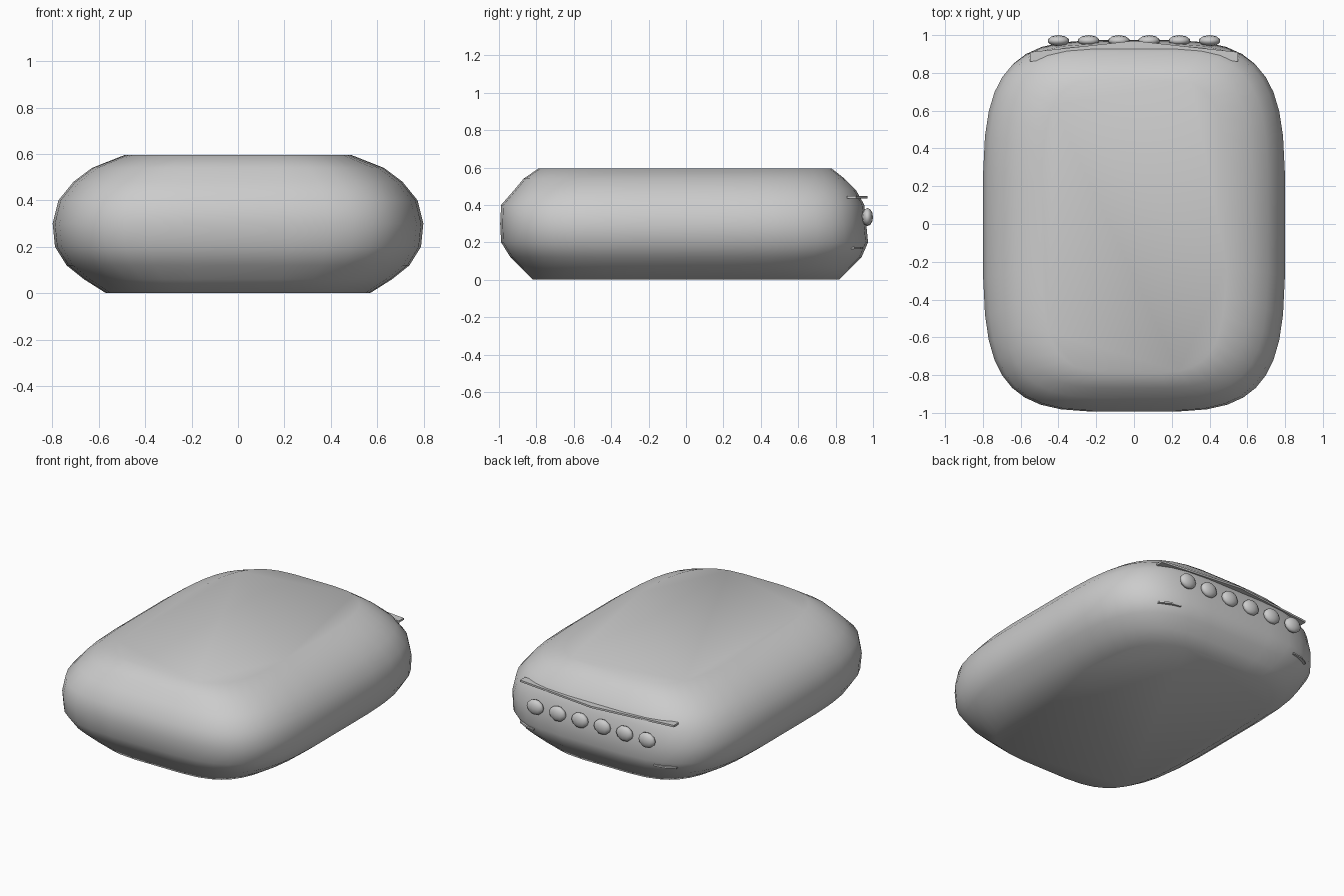
import bpy, bmesh
from math import cos, sin, pi

if "Cube" in bpy.data.objects:
    bpy.data.objects.remove(bpy.data.objects["Cube"])


def finish(bm, name):
    bmesh.ops.recalc_face_normals(bm, faces=bm.faces[:])
    me = bpy.data.meshes.new(name)
    bm.to_mesh(me)
    bm.free()
    ob = bpy.data.objects.new(name, me)
    bpy.context.collection.objects.link(ob)
    for p in me.polygons:
        p.use_smooth = True
    return ob


def root(v):
    return (1 if v > 0 else -1) * abs(v) ** 0.5


# pillow body: stacked squarish rings (z, half width, front depth, back depth)
rings = [(0.00, .57, .82, .82), (0.06, .665, .88, .88), (0.12, .74, .94, .94),
         (0.20, .79, .99, .975), (0.30, .80, .995, .965), (0.40, .775, .99, .955),
         (0.48, .71, .92, .91), (0.54, .63, .87, .85), (0.595, .49, .79, .78)]
N = 40
bm = bmesh.new()
loops = []
for z, hx, front, back in rings:
    loop = []
    for i in range(N):
        a = 2 * pi * (i + 0.5) / N
        y = root(sin(a))
        loop.append(bm.verts.new((hx * root(cos(a)), y * (back if y > 0 else front), z)))
    loops.append(loop)
for lo, hi in zip(loops, loops[1:]):
    for i in range(N):
        j = (i + 1) % N
        bm.faces.new((lo[i], lo[j], hi[j], hi[i]))
bm.faces.new(loops[0][::-1])
bm.faces.new(loops[-1])
finish(bm, "pillow_body")


def strip(name, points, z, depth, thick):
    """Thin horizontal band following (x, y) points, reaching inward by depth."""
    bm = bmesh.new()
    rows = [[bm.verts.new((x, y - d, z + h)) for d, h in
             ((0, 0), (0, thick), (depth, thick), (depth, 0))] for x, y in points]
    for a, b in zip(rows, rows[1:]):
        for i in range(4):
            j = (i + 1) % 4
            bm.faces.new((a[i], a[j], b[j], b[i]))
    bm.faces.new(rows[0])
    bm.faces.new(rows[-1][::-1])
    ob = finish(bm, name)
    for p in ob.data.polygons:
        p.use_smooth = False


# flap edge across the back and two small slivers of the lower seam
strip("back_flap_edge", [(-.55, .91), (0, .97), (.55, .91)], .435, .05, .012)
for s, side in ((-1, "left"), (1, "right")):
    strip("seam_sliver_" + side, [(s * .43, .945), (s * .50, .932), (s * .56, .90)],
          .165, .03, .01)

# row of flattened buttons
for k in range(6):
    bm = bmesh.new()
    bmesh.ops.create_uvsphere(bm, u_segments=10, v_segments=6, radius=1)
    ob = finish(bm, f"button_{k + 1}")
    ob.scale = (.058, .030, .048)
    x = -.40 + .16 * k
    ob.location = (x, .970, .335)

# main body keeps its flat top and bottom crisp
body = bpy.data.objects["pillow_body"]
bpy.context.view_layer.objects.active = body
body.select_set(True)
bpy.ops.object.shade_smooth_by_angle(angle=1.0)
